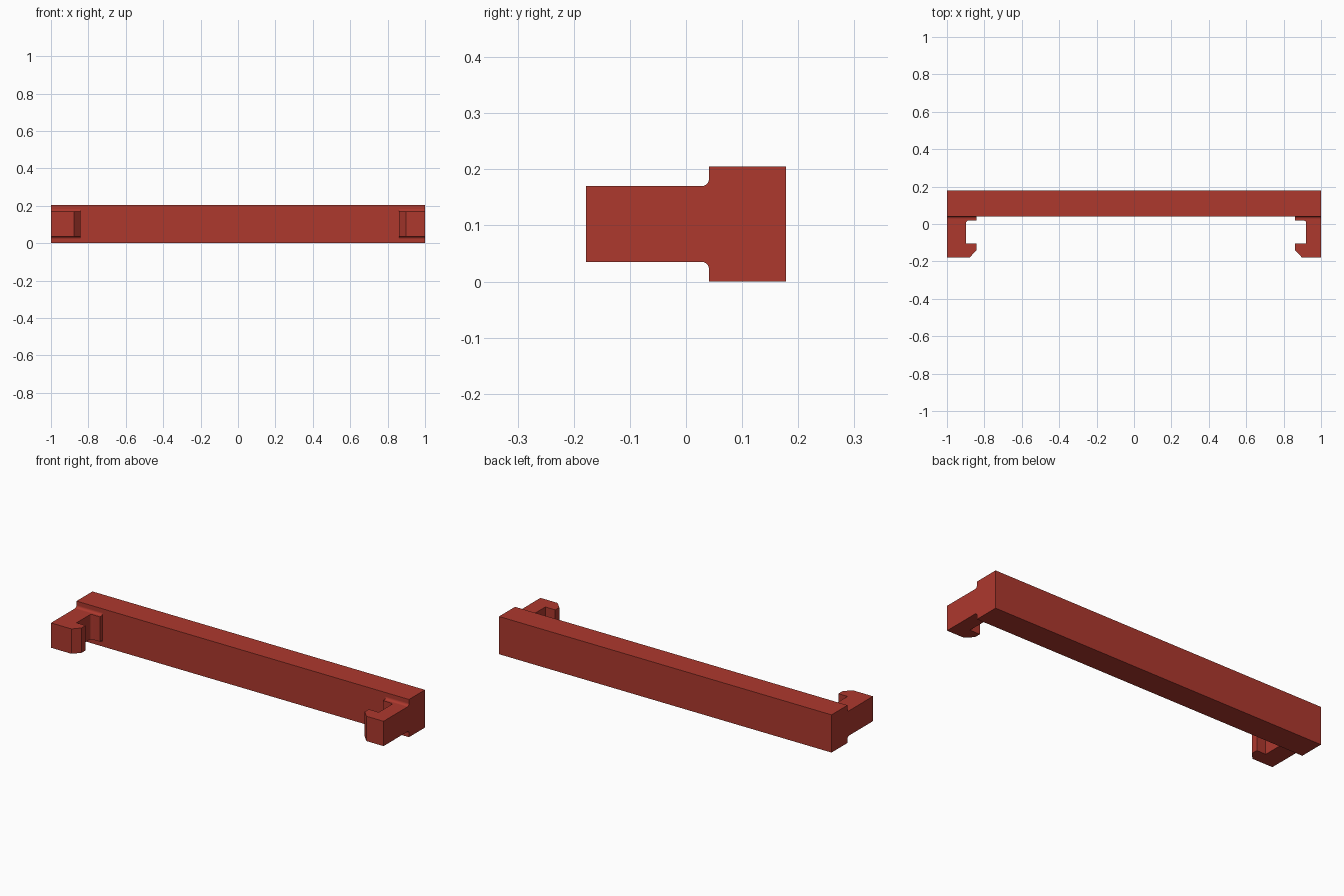
import bpy, bmesh, math
from mathutils import Vector

if "Cube" in bpy.data.objects:
    bpy.data.objects.remove(bpy.data.objects["Cube"])

red = bpy.data.materials.new("brick_red")
red.diffuse_color = (0.42, 0.04, 0.027, 1)
red.use_nodes = True
red.node_tree.nodes["Principled BSDF"].inputs["Base Color"].default_value = red.diffuse_color

Y_BACK, Y_JOIN, Y_FRONT = 0.178, 0.041, -0.178
HEIGHT, Z_LOW, Z_HIGH = 0.205, 0.035, 0.17
FILLET = 0.013


def prism(name, outline, offset):
    """Extrude a closed 3D outline along an offset vector."""
    bm = bmesh.new()
    face = bm.faces.new([bm.verts.new(p) for p in outline])
    moved = bmesh.ops.extrude_face_region(bm, geom=[face])["geom"]
    bmesh.ops.translate(bm, vec=Vector(offset),
                        verts=[v for v in moved if isinstance(v, bmesh.types.BMVert)])
    bmesh.ops.recalc_face_normals(bm, faces=bm.faces)
    mesh = bpy.data.meshes.new(name)
    bm.to_mesh(mesh)
    bm.free()
    mesh.materials.append(red)
    obj = bpy.data.objects.new(name, mesh)
    bpy.context.collection.objects.link(obj)
    bpy.context.view_layer.objects.active = obj
    obj.select_set(True)
    bpy.ops.object.shade_smooth_by_angle(angle=math.radians(30))
    obj.select_set(False)
    return obj


def arc(cx, cy, r, start, end, steps=6):
    angles = [math.radians(start + (end - start) * i / steps) for i in range(steps + 1)]
    return [(cx + r * math.cos(a), cy + r * math.sin(a)) for a in angles]


# Long rectangular bar
prism("bar", [(-1, Y_JOIN, 0), (1, Y_JOIN, 0), (1, Y_BACK, 0), (-1, Y_BACK, 0)],
      (0, 0, HEIGHT))


def clip(side_name, s, wall, tip, bevel):
    # Hooked clip: pad, rounded inner corner, wall, chamfered hook
    r = 0.012
    plan = [(1, Y_JOIN), (tip, Y_JOIN), (tip, 0.018)]
    plan += arc(wall - r, 0.018 - r, r, 90, 0)
    plan += [(wall, -0.105), (tip, -0.105), (tip, -0.14), (bevel, Y_FRONT), (1, Y_FRONT)]
    prism(side_name + "_clip", [(s * x, y, Z_LOW) for x, y in plan], (0, 0, Z_HIGH - Z_LOW))

    # Rounded transitions from the clip to the bar, above and below
    for label, z, d in (("upper", Z_HIGH, 1), ("lower", Z_LOW, -1)):
        curve = arc(Y_JOIN - FILLET, FILLET, FILLET, -90, 0)
        section = [(Y_JOIN, 0)] + curve
        prism(f"{side_name}_{label}_fillet", [(s, y, z + d * h) for y, h in section],
              (-s * (1 - tip), 0, 0))


clip("left", -1, 0.898, 0.843, 0.877)
clip("right", 1, 0.92, 0.86, 0.897)
